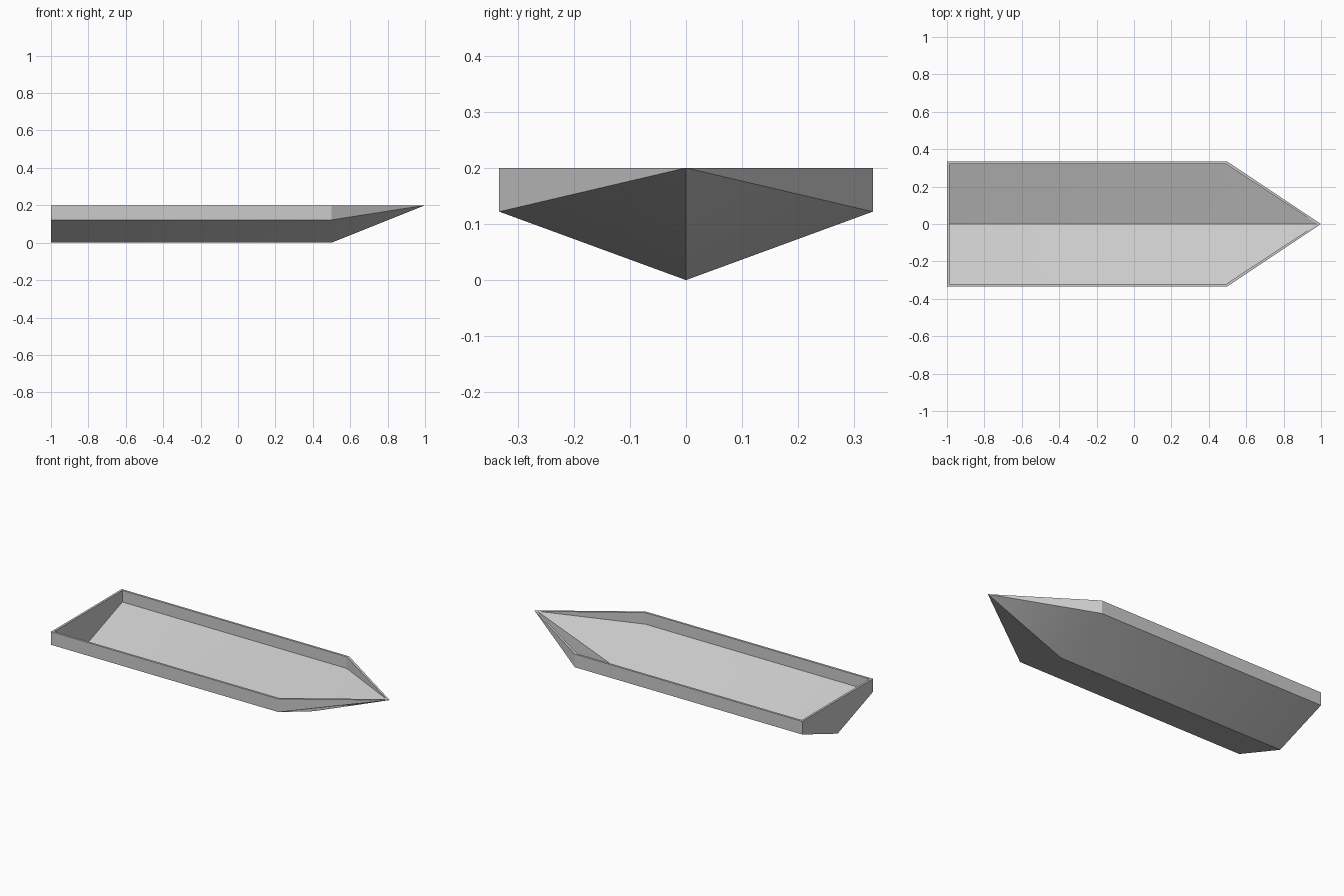
import bpy
import bmesh
import math

if "Cube" in bpy.data.objects:
    bpy.data.objects.remove(bpy.data.objects["Cube"], do_unlink=True)

# Hull colour
grey = bpy.data.materials.new("hull_grey")
grey.use_nodes = True
colour = (0.6, 0.6, 0.6, 1)
grey.diffuse_color = colour
grey.node_tree.nodes["Principled BSDF"].inputs["Base Color"].default_value = colour

TOP = 0.2
bm = bmesh.new()


def skin(stern, shoulder, tip, half, chine, keel):
    """One V-bottomed skin, open at the top; returns its rim from stern round the bow."""
    def side(s):
        return [bm.verts.new((x, s * half, z))
                for z in (TOP, chine) for x in (stern, shoulder)]
    bow = bm.verts.new((tip, 0, TOP))
    keel_stern = bm.verts.new((stern, 0, keel))
    keel_bow = bm.verts.new((shoulder, 0, keel))
    right, left = side(-1), side(1)
    for rim_a, rim_b, low_a, low_b in (right, left):
        bm.faces.new((rim_a, low_a, low_b, rim_b))           # side wall
        bm.faces.new((rim_b, low_b, bow))                    # bow wall
        bm.faces.new((low_a, keel_stern, keel_bow, low_b))   # bottom
        bm.faces.new((low_b, keel_bow, bow))                 # bow bottom
    # Transom
    bm.faces.new((right[0], left[0], left[2], keel_stern, right[2]))
    return [right[0], right[1], bow, left[1], left[0]]


# Outer and inner skins joined by a flat rim
outer = skin(-1, 0.5, 1, 0.333, 0.122, 0)
inner = skin(-0.987, 0.493, 0.98, 0.32, 0.131, 0.014)
for i in range(len(outer)):
    j = (i + 1) % len(outer)
    bm.faces.new((outer[i], outer[j], inner[j], inner[i]))
bmesh.ops.recalc_face_normals(bm, faces=bm.faces)

mesh = bpy.data.meshes.new("boat_hull")
bm.to_mesh(mesh)
bm.free()
mesh.materials.append(grey)
hull = bpy.data.objects.new("boat_hull", mesh)
bpy.context.collection.objects.link(hull)

# Soft bow bottom, crisp keel and chines
bpy.context.view_layer.objects.active = hull
hull.select_set(True)
bpy.ops.object.shade_smooth_by_angle(angle=math.radians(30))
